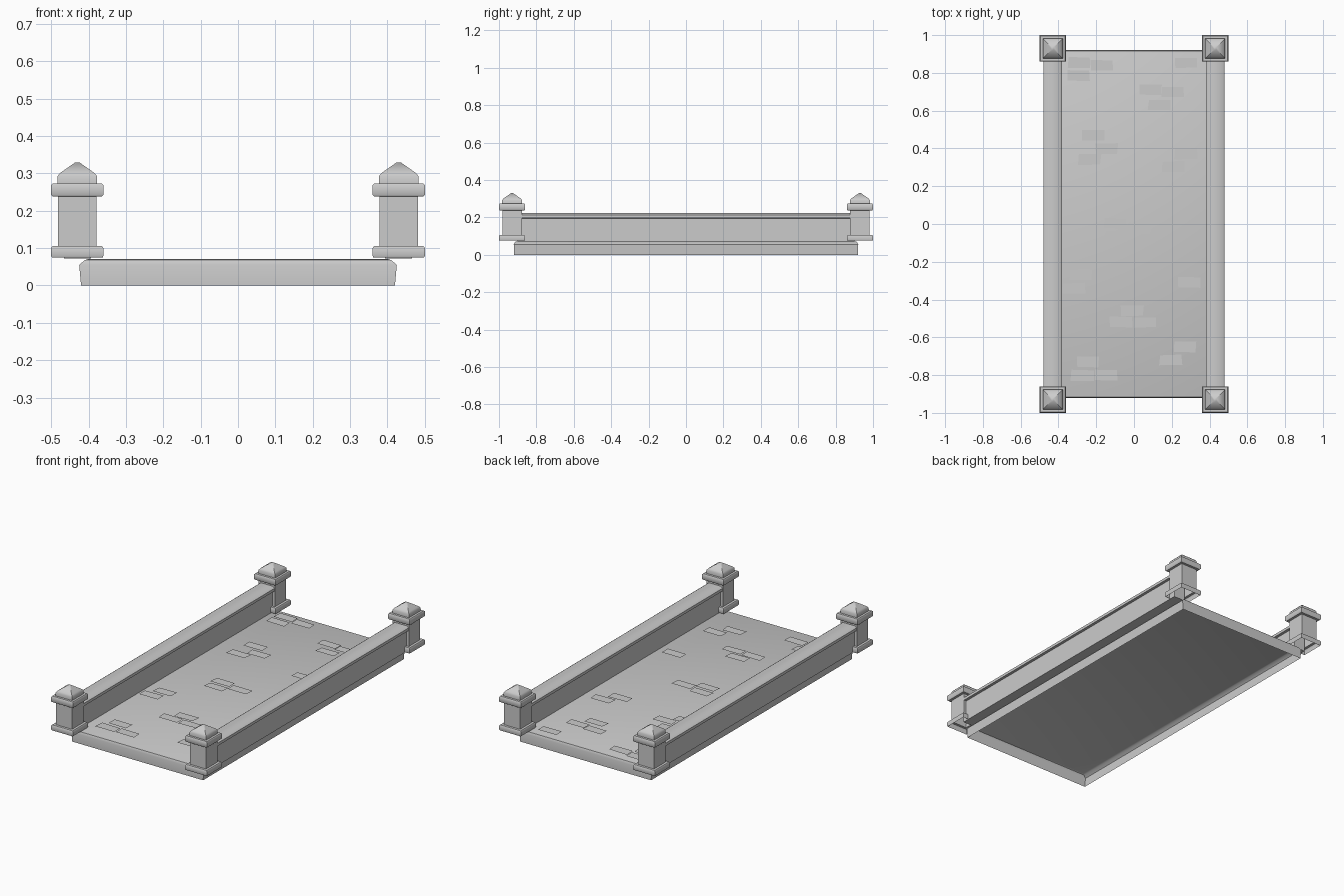
import bpy, random
from math import radians

if "Cube" in bpy.data.objects:
    bpy.data.objects.remove(bpy.data.objects["Cube"])

random.seed(4)


def make_object(name, verts, faces, smooth=False):
    mesh = bpy.data.meshes.new(name)
    mesh.from_pydata(verts, [], faces)
    mesh.update()
    ob = bpy.data.objects.new(name, mesh)
    bpy.context.collection.objects.link(ob)
    if smooth:
        bpy.ops.object.select_all(action='DESELECT')
        ob.select_set(True)
        bpy.context.view_layer.objects.active = ob
        bpy.ops.object.shade_smooth_by_angle(angle=radians(40))
    return ob


def stacked_rings(name, rings, cx=0, cy=0):
    """Rectangular rings (half x, half y, z) from the bottom up: open bottom, closed top."""
    verts, faces = [], []
    for hx, hy, z in rings:
        verts += [(cx + sx * hx, cy + sy * hy, z)
                  for sx, sy in ((-1, -1), (1, -1), (1, 1), (-1, 1))]
    for r in range(len(rings) - 1):
        for i in range(4):
            a, b = r * 4 + i, r * 4 + (i + 1) % 4
            faces.append((a, b, b + 4, a + 4))
    n = len(verts)
    faces.append((n - 4, n - 3, n - 2, n - 1))
    return make_object(name, verts, faces, True)


# Bridge deck: shallow shell with a bevelled upper edge, open underneath
stacked_rings("deck", [(.42, .92, 0), (.425, .921, .055), (.41, .915, .068), (.40, .908, .071)])

# Corner posts: plinth, shaft, collar and pointed cap
post_profile = [(.068, .075), (.07, .08), (.07, .1), (.066, .106), (.052, .106),
                (.052, .238), (.066, .238), (.07, .243), (.07, .268), (.066, .273),
                (.053, .273), (.053, .292), (.046, .301), (.006, .329)]
for sx, xname in ((-1, "left"), (1, "right")):
    for sy, yname in ((-1, "front"), (1, "back")):
        stacked_rings("post_%s_%s" % (yname, xname),
                      [(h, h, z) for h, z in post_profile], sx * .43, sy * .93)

# Side parapets: thin wall with an overhanging bevelled coping
wall_profile = [(-.036, .072), (.036, .072), (.036, .195), (.05, .197), (.05, .213),
                (.038, .222), (-.038, .222), (-.05, .213), (-.05, .197), (-.036, .195)]
n = len(wall_profile)
for sx, xname in ((-1, "left"), (1, "right")):
    verts = [(sx * .43 + x, y, z) for y in (-.9, .9) for x, z in wall_profile]
    faces = [(i, i + n, (i + 1) % n + n, (i + 1) % n) for i in range(n)]
    faces = [f[::-1] for f in faces]
    faces += [tuple(range(n)), tuple(range(2 * n - 1, n - 1, -1))]
    make_object("parapet_" + xname, verts, faces, True)

# Paving stones: flat, slightly irregular slabs scattered over the deck
centres = [(-.29, .855), (-.17, .84), (-.295, .785), (.275, .855), (.085, .71), (.205, .70),
           (.135, .63), (-.215, .47), (-.145, .40), (-.235, .34), (.275, .37), (.21, .305),
           (-.10, .005), (.03, -.02), (-.095, -.065), (-.28, -.27), (-.315, -.34),
           (.29, -.31), (-.01, -.46), (-.07, -.52), (.055, -.52), (-.245, -.73),
           (-.275, -.80), (-.15, -.80), (.27, -.65), (.195, -.72)]
verts, faces = [], []
for cx, cy in centres:
    k = len(verts)
    for sx, sy in ((-1, -1), (1, -1), (1, 1), (-1, 1)):
        verts.append((cx + sx * .059 + random.uniform(-.004, .004),
                      cy + sy * .027 + random.uniform(-.003, .003), .077))
    faces.append((k, k + 1, k + 2, k + 3))
make_object("paving_stones", verts, faces)
